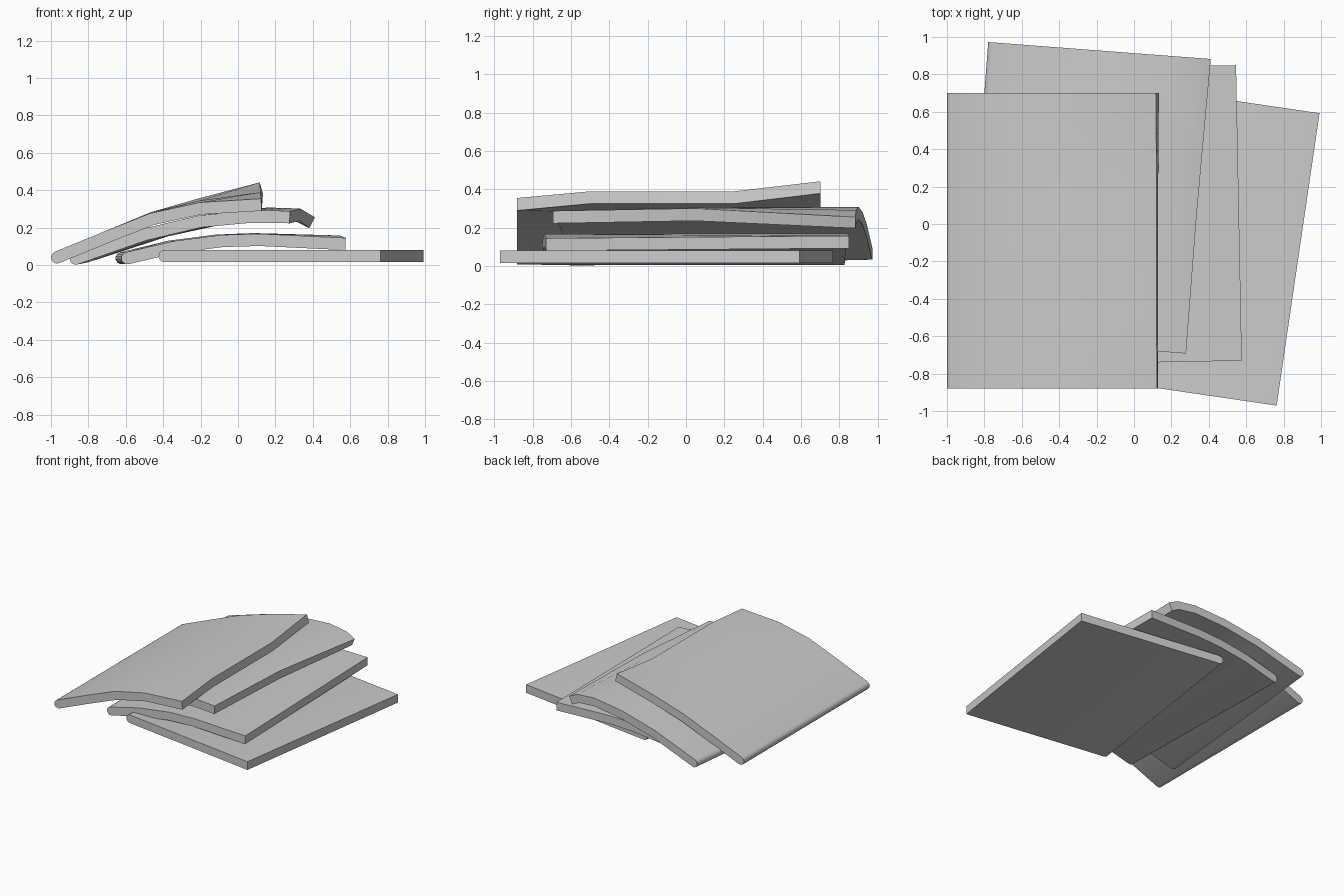
import bpy, bmesh, math
from mathutils import Vector, Matrix

cube = bpy.data.objects.get("Cube")
if cube:
    bpy.data.objects.remove(cube, do_unlink=True)

paper = bpy.data.materials.new("paper_grey")
paper.use_nodes = True
grey = (0.6, 0.6, 0.6, 1)
paper.diffuse_color = grey
paper.node_tree.nodes["Principled BSDF"].inputs["Base Color"].default_value = grey

RADIUS = 0.0325   # half the thickness of a booklet
ARC_STEPS = 6     # sides of the rounded spine


def section(us, zs):
    """Outline of one booklet section: top edge, square fore edge, bottom edge, round spine."""
    pts = [Vector((u, z)) for u, z in zip(us, zs)]
    normals = []
    for i in range(len(pts)):
        t = (pts[min(i + 1, len(pts) - 1)] - pts[max(i - 1, 0)]).normalized()
        normals.append(Vector((-t.y, t.x)))
    top = [p + n * RADIUS for p, n in zip(pts, normals)]
    bottom = [p - n * RADIUS for p, n in zip(pts, normals)]
    n = normals[0]
    back = Vector((-n.y, n.x))
    spine = []
    for k in range(1, ARC_STEPS):
        a = math.pi * k / ARC_STEPS
        spine.append(pts[0] - n * RADIUS * math.cos(a) + back * RADIUS * math.sin(a))
    return top + bottom[::-1] + spine


def booklet(name, spine_mid, degrees, us, rows):
    """Loft sections along the spine; rows are (distance along spine, heights)."""
    bm = bmesh.new()
    loops = [[bm.verts.new((p.x, v, p.y)) for p in section(us, zs)] for v, zs in rows]
    for a, b in zip(loops, loops[1:]):
        for i in range(len(a)):
            j = (i + 1) % len(a)
            bm.faces.new((a[i], a[j], b[j], b[i]))
    bm.faces.new(loops[0])
    bm.faces.new(loops[-1][::-1])
    bmesh.ops.recalc_face_normals(bm, faces=bm.faces)
    mesh = bpy.data.meshes.new(name)
    bm.to_mesh(mesh)
    bm.free()
    mesh.materials.append(paper)
    obj = bpy.data.objects.new(name, mesh)
    bpy.context.collection.objects.link(obj)
    obj.matrix_world = (Matrix.Translation((*spine_mid, 0))
                        @ Matrix.Rotation(math.radians(degrees), 4, "Z"))
    bpy.ops.object.select_all(action="DESELECT")
    obj.select_set(True)
    bpy.context.view_layer.objects.active = obj
    bpy.ops.object.shade_smooth_by_angle(angle=math.radians(35))


END = 0.79  # half the booklet length

# Flat booklet on the ground
flat = (0.0475, 0.0475)
booklet("bottom_booklet", (-0.31, -0.015), -8.35, (RADIUS, 1.2),
        [(-END, flat), (END, flat)])

# Gently arched booklet
booklet("lower_booklet", (-0.64, 0.036), 1.1, (RADIUS, 0.29, 0.54, 0.74, 1.2),
        [(-END, (0.036, 0.096, 0.128, 0.134, 0.112)),
         (END, (0.036, 0.098, 0.13, 0.138, 0.125))])

# Arched booklet with a drooping rear corner
booklet("upper_booklet", (-0.84, 0.185), -4.35, (RADIUS, 0.4, 0.7, 0.96, 1.11, 1.18),
        [(-END, (0.034, 0.162, 0.233, 0.257, 0.258, 0.255)),
         (-0.05, (0.045, 0.17, 0.24, 0.27, 0.272, 0.268)),
         (END, (0.065, 0.185, 0.25, 0.276, 0.26, 0.226))])

# Top booklet with a lifted rear corner
booklet("top_booklet", (-1.0, -0.09), 0, (RADIUS, 0.3, 0.54, 0.8, 1.125),
        [(-END, (0.04, 0.15, 0.245, 0.302, 0.322)),
         (-0.41, (0.04, 0.15, 0.25, 0.312, 0.357)),
         (0.34, (0.04, 0.15, 0.25, 0.312, 0.357)),
         (END, (0.04, 0.15, 0.247, 0.325, 0.41))])
